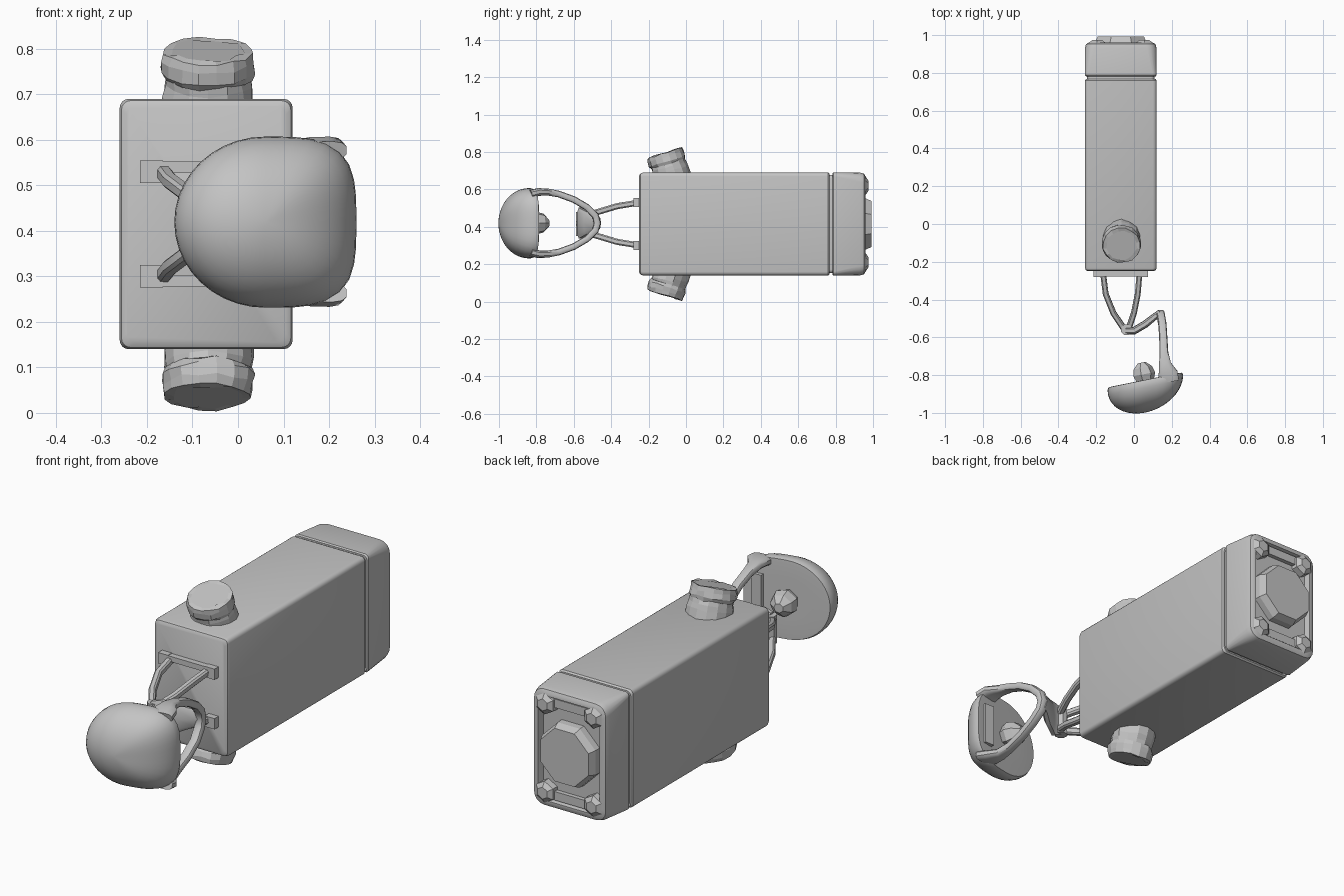
import bpy, bmesh, math, random
from mathutils import Vector, Matrix

random.seed(4)
if "Cube" in bpy.data.objects:
    bpy.data.objects.remove(bpy.data.objects["Cube"])

grey = bpy.data.materials.new("plain grey")
grey.use_nodes = True
COLOUR = (0.55, 0.55, 0.55, 1)
grey.diffuse_color = COLOUR
grey.node_tree.nodes["Principled BSDF"].inputs["Base Color"].default_value = COLOUR

MID_X, MID_Z = -0.07, 0.415
HALF_X, HALF_Z = 0.19, 0.275


def loft(name, rings, smooth=True):
    """Skin a list of equal-length point rings and close both ends."""
    bm = bmesh.new()
    rows = [[bm.verts.new(p) for p in ring] for ring in rings]
    n = len(rows[0])
    for a, b in zip(rows, rows[1:]):
        for i in range(n):
            j = (i + 1) % n
            bm.faces.new((a[i], a[j], b[j], b[i]))
    bm.faces.new(rows[0])
    bm.faces.new(rows[-1])
    bmesh.ops.recalc_face_normals(bm, faces=bm.faces)
    mesh = bpy.data.meshes.new(name)
    bm.to_mesh(mesh)
    bm.free()
    mesh.materials.append(grey)
    ob = bpy.data.objects.new(name, mesh)
    bpy.context.collection.objects.link(ob)
    if smooth:
        bpy.ops.object.select_all(action='DESELECT')
        ob.select_set(True)
        bpy.context.view_layer.objects.active = ob
        bpy.ops.object.shade_smooth_by_angle(angle=math.radians(35))
    return ob


def rounded_ring(y, inset, radius, steps=4):
    """Rounded rectangle of the case outline at depth y."""
    pts = []
    for q, (sx, sz) in enumerate(((1, 1), (-1, 1), (-1, -1), (1, -1))):
        cx = MID_X + sx * (HALF_X - inset - radius)
        cz = MID_Z + sz * (HALF_Z - inset - radius)
        for k in range(steps + 1):
            a = (q + k / steps) * math.pi / 2
            pts.append((cx + radius * math.cos(a), y, cz + radius * math.sin(a)))
    return pts


def sweep(name, path, side, sides=10, power=0.65, smooth=True):
    """Sweep a soft rectangle; path holds (point, half size along side, half thickness)."""
    pts = [Vector(p) for p, _, _ in path]
    rings = []
    for i, (p, w, h) in enumerate(path):
        t = (pts[min(i + 1, len(pts) - 1)] - pts[max(i - 1, 0)]).normalized()
        u = Vector(side)
        u = (u - t * u.dot(t)).normalized()
        v = t.cross(u)
        ring = []
        for k in range(sides):
            a = math.tau * (k + 0.5) / sides
            c, s = math.cos(a), math.sin(a)
            ring.append(pts[i] + u * w * math.copysign(abs(c) ** power, c)
                        + v * h * math.copysign(abs(s) ** power, s))
        rings.append(ring)
    return loft(name, rings, smooth)


def turned(name, origin, axis, profile, sides, jitter=0.0):
    """Low-poly turned part; profile holds (distance along axis, radius)."""
    rot = Vector(axis).to_track_quat('Z', 'Y').to_matrix()
    rings = []
    for d, r in profile:
        ring = []
        for k in range(sides):
            a = math.tau * (k + 0.5) / sides
            rr = r + random.uniform(-jitter, jitter)
            dd = d + random.uniform(-jitter, jitter)
            ring.append(Vector(origin) + rot @ Vector((rr * math.cos(a), rr * math.sin(a), dd)))
        rings.append(ring)
    return loft(name, rings, False)


def box(name, centre, size):
    bm = bmesh.new()
    bmesh.ops.create_cube(bm, size=1, matrix=Matrix.Translation(centre) @ Matrix.Diagonal((*size, 1)))
    mesh = bpy.data.meshes.new(name)
    bm.to_mesh(mesh)
    bm.free()
    mesh.materials.append(grey)
    bpy.context.collection.objects.link(bpy.data.objects.new(name, mesh))


# Long case, its neck and the recessed end cap
loft("case", [rounded_ring(*r) for r in (
    (-0.25, 0.015, 0.02), (-0.243, 0.004, 0.02), (-0.23, 0, 0.02),
    (0.76, 0, 0.02), (0.768, 0.006, 0.02))])
loft("neck", [rounded_ring(0.74, 0.012, 0.02), rounded_ring(0.81, 0.012, 0.02)])
loft("end_cap", [rounded_ring(*r) for r in (
    (0.782, 0.005, 0.02), (0.788, 0, 0.02), (0.93, 0, 0.05), (0.952, 0.006, 0.05),
    (0.96, 0.02, 0.045), (0.96, 0.032, 0.04), (0.93, 0.038, 0.04))])

# Cap end details: centre plate, corner bosses and bars
turned("end_plate", (MID_X, 0.92, MID_Z), (0, 1, 0),
       ((0, 0.15), (0.04, 0.148), (0.072, 0.133), (0.072, 0.125)), 8)
for sx in (-1, 1):
    for sz in (-1, 1):
        turned("corner_boss", (MID_X + sx * 0.125, 0.92, MID_Z + sz * 0.205), (0, 1, 0),
               ((0, 0.052), (0.04, 0.05), (0.055, 0.028)), 6)
for sz in (-1, 1):
    box("end_bar", (MID_X, 0.935, MID_Z + sz * 0.215), (0.17, 0.03, 0.04))

# Tilted knobs above and below
for word, s in (("top", 1), ("bottom", -1)):
    axis = Vector((0, -0.3, s * 0.954))
    base = (-0.066, -0.075, MID_Z + s * 0.255)
    turned(word + "_knob", base, axis,
           ((-0.04, 0.1), (0.03, 0.1), (0.055, 0.096), (0.078, 0.093)), 14, 0.004)
    turned(word + "_knob_lid", base, axis,
           ((0.07, 0.096), (0.085, 0.103), (0.11, 0.101), (0.13, 0.097), (0.132, 0.08)), 16, 0.004)

# Four-legged bracket with feet and cross bars
for sz in (-1, 1):
    for word, xs in (("right", (-0.165, -0.15, -0.11, -0.05)), ("left", (0.03, 0.02, 0.0, -0.03))):
        path = [((x, y, MID_Z + sz * dz), 0.016, 0.017) for x, y, dz in
                zip(xs, (-0.25, -0.37, -0.47, -0.56), (0.115, 0.095, 0.065, 0.04))]
        sweep(word + "_bracket_leg", path, (1, 0, 0), 8)
    box("right_bracket_foot", (-0.19, -0.262, MID_Z + sz * 0.115), (0.05, 0.035, 0.05))
    box("left_bracket_foot", (0.05, -0.262, MID_Z + sz * 0.115), (0.05, 0.035, 0.05))
    box("bracket_cross_bar", (MID_X, -0.262, MID_Z + sz * 0.125), (0.25, 0.03, 0.025))
turned("hinge_pin", (-0.04, -0.56, MID_Z - 0.065), (0, 0, 1), ((0, 0.03), (0.13, 0.03)), 8)

# Arm from the hinge to the tip of the loop
sweep("hinge_arm", [((-0.045, -0.565, 0.42), 0.07, 0.02), ((0.0, -0.565, 0.42), 0.085, 0.02),
                    ((0.06, -0.53, 0.42), 0.065, 0.02), ((0.11, -0.49, 0.42), 0.045, 0.018),
                    ((0.14, -0.47, 0.42), 0.035, 0.018)], (0, 0, 1))

# Open loop whose ends flare into the head
half = [(0.185, -0.83, 0.155, 0.055, 0.022), (0.18, -0.79, 0.166, 0.052, 0.021),
        (0.164, -0.74, 0.166, 0.032, 0.019), (0.158, -0.68, 0.155, 0.024, 0.018),
        (0.155, -0.6, 0.126, 0.022, 0.018), (0.15, -0.53, 0.085, 0.022, 0.018),
        (0.142, -0.485, 0.04, 0.022, 0.019)]
loop_path = [((x, y, 0.42 + d), w, h) for x, y, d, w, h in half]
loop_path.append(((0.14, -0.474, 0.42), 0.022, 0.02))
loop_path += [((x, y, 0.42 - d), w, h) for x, y, d, w, h in reversed(half)]
sweep("loop", loop_path, (1, 0, 0), 12)


# Domed head: round on one side, squarer on the loop side
def head_ring(scale, depth, steps=40):
    pts = []
    for k in range(steps):
        a = math.tau * k / steps
        c, s = math.cos(a), math.sin(a)
        n = 3.5 if c > 0 else 2.0
        r = (abs(c) ** n + abs(s) ** n) ** (-1 / n)
        x = 0.2 * r * c * scale
        pts.append((0.06 + x, -0.83 + 0.2 * x - depth, 0.419 + 0.188 * r * s * scale))
    return pts


rings = [head_ring(0.05, -0.005), head_ring(0.5, -0.005), head_ring(0.9, -0.005), head_ring(0.975, -0.004)]
for k in range(10):
    a = math.pi / 2 * k / 10
    rings.append(head_ring(math.cos(a), 0.01 + 0.158 * math.sin(a)))
rings.append(head_ring(0.04, 0.168))
loft("head", rings)

# Raised edge on the loop side and the faceted stud behind the head
box("head_slot_bar", (0.19, -0.8, 0.42), (0.05, 0.03, 0.2))
turned("head_stud", (0.06, -0.84, 0.42), (-0.2, 1, 0),
       ((0, 0.045), (0.045, 0.062), (0.08, 0.052), (0.108, 0.022)), 7)
